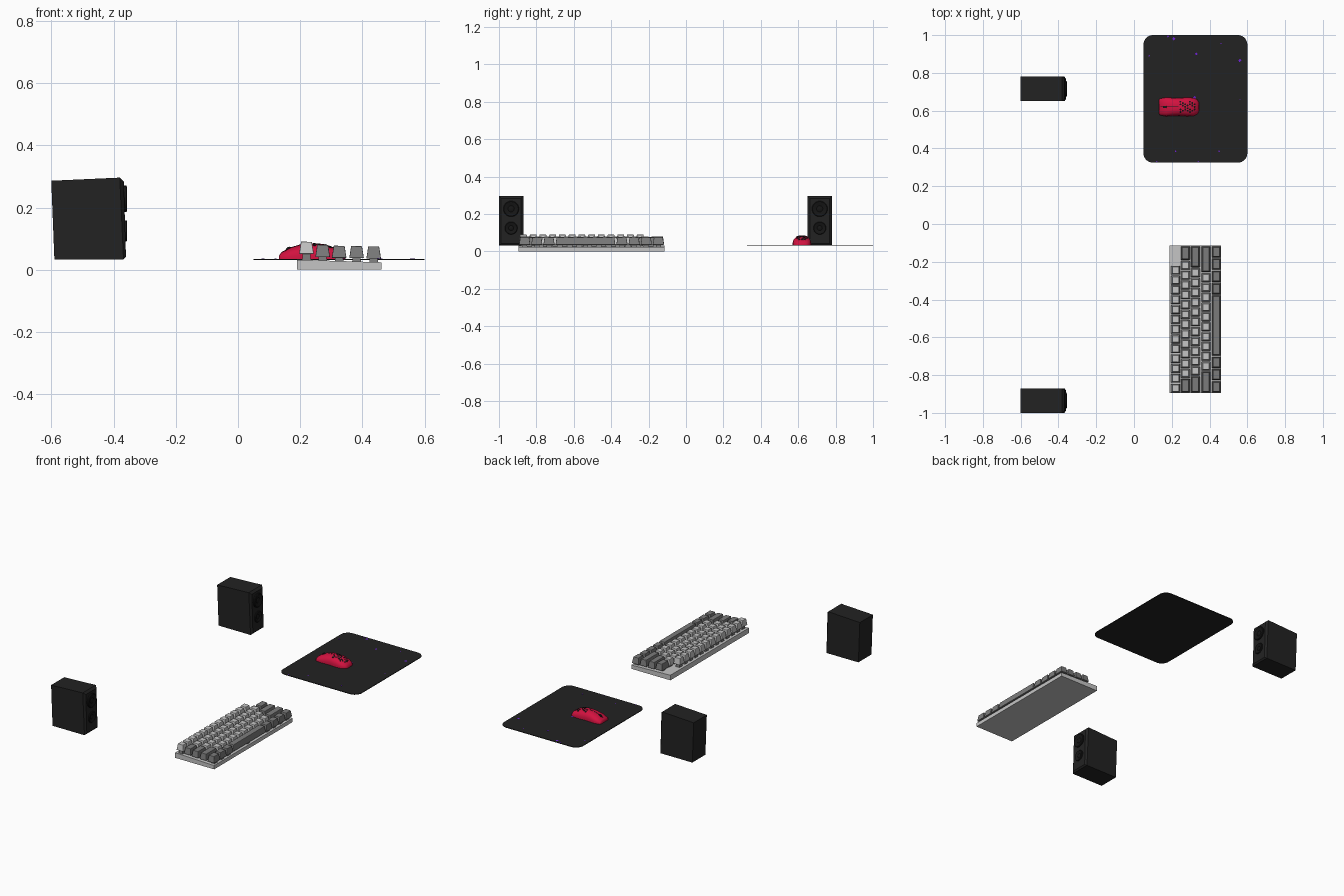
import bpy, bmesh, math
from mathutils import Matrix, Vector

old = bpy.data.objects.get("Cube")
if old:
    bpy.data.objects.remove(old)


def material(name, r, g, b):
    m = bpy.data.materials.new(name)
    m.use_nodes = True
    m.diffuse_color = (r, g, b, 1)
    m.node_tree.nodes["Principled BSDF"].inputs["Base Color"].default_value = (r, g, b, 1)
    return m


CHARCOAL = material("charcoal", 0.016, 0.016, 0.016)
BLACK = material("black", 0.008, 0.008, 0.008)
LIGHT = material("light grey", 0.56, 0.56, 0.56)
DARK = material("mid grey", 0.2, 0.2, 0.2)
RED = material("crimson", 0.64, 0.006, 0.05)
PURPLE = material("purple", 0.16, 0.015, 0.7)


def finish(bm, name, mat, smooth=None, bevel=0):
    bmesh.ops.recalc_face_normals(bm, faces=bm.faces)
    mesh = bpy.data.meshes.new(name)
    bm.to_mesh(mesh)
    bm.free()
    mesh.materials.append(mat)
    ob = bpy.data.objects.new(name, mesh)
    bpy.context.collection.objects.link(ob)
    if bevel:
        mod = ob.modifiers.new("soft edges", "BEVEL")
        mod.width, mod.segments = bevel, 2
    if smooth:
        bpy.ops.object.select_all(action="DESELECT")
        ob.select_set(True)
        bpy.context.view_layer.objects.active = ob
        bpy.ops.object.shade_smooth_by_angle(angle=math.radians(smooth))
    return ob


def loft(bm, rings):
    """Skin closed rings of points and cap both ends."""
    rows = [[bm.verts.new(p) for p in ring] for ring in rings]
    n = len(rows[0])
    for a, b in zip(rows, rows[1:]):
        for i in range(n):
            j = (i + 1) % n
            bm.faces.new((a[i], a[j], b[j], b[i]))
    bm.faces.new(rows[0][::-1])
    bm.faces.new(rows[-1])


def rect(cx, cy, w, d, z, slope=0):
    return [(cx + sx * w / 2, cy + sy * d / 2, z + sx * w / 2 * slope)
            for sx, sy in ((-1, -1), (1, -1), (1, 1), (-1, 1))]


# Speakers: slightly leaning cabinets with chamfered baffles
def cabinet_ring(y, half, low_x, low_z, high_x, high_z):
    return [(low_x, y - half, low_z), (low_x, y + half, low_z),
            (high_x, y + half, high_z), (high_x, y - half, high_z)]


def speaker(label, y):
    bm = bmesh.new()
    loft(bm, [cabinet_ring(y, 0.065, -0.59, 0.033, -0.60, 0.286),
              cabinet_ring(y, 0.065, -0.368, 0.033, -0.38, 0.296),
              cabinet_ring(y, 0.053, -0.36, 0.042, -0.367, 0.284)])
    finish(bm, label + "_speaker_cabinet", CHARCOAL)
    for part, z, radius in (("woofer", 0.228, 0.042), ("tweeter", 0.125, 0.034)):
        bm = bmesh.new()
        # rim, sunken cone and dust cap as lofted circles
        rings = []
        for x, s in ((-0.372, 1), (-0.359, 1), (-0.356, 0.92), (-0.357, 0.82),
                     (-0.362, 0.4), (-0.358, 0.2)):
            rings.append([(x, y + s * radius * math.cos(i * math.tau / 28),
                           z + s * radius * math.sin(i * math.tau / 28)) for i in range(28)])
        loft(bm, rings)
        finish(bm, label + "_" + part, BLACK, 35)


speaker("left", 0.715)
speaker("right", -0.935)

# Desk mat with rounded corners
MAT_TOP = 0.035
bm = bmesh.new()
outline = []
for k, (cx, cy) in enumerate(((0.55, 0.95), (0.10, 0.95), (0.10, 0.375), (0.55, 0.375))):
    for i in range(9):
        a = (k + i / 8) * math.pi / 2
        outline.append((cx + 0.05 * math.cos(a), cy + 0.05 * math.sin(a)))
loft(bm, [[(x, y, z) for x, y in outline] for z in (0.031, MAT_TOP)])
finish(bm, "mouse_mat", CHARCOAL)

# Small flecks printed on the mat
bm = bmesh.new()
for x, y, s in ((0.21, 0.98, 0.010), (0.18, 0.993, 0.006), (0.33, 0.90, 0.008),
                (0.56, 0.865, 0.009), (0.08, 0.89, 0.005), (0.46, 0.955, 0.004),
                (0.22, 0.385, 0.005), (0.45, 0.385, 0.005), (0.56, 0.66, 0.003),
                (0.32, 0.667, 0.010), (0.12, 0.33, 0.004), (0.34, 0.33, 0.004)):
    loft(bm, [[(x + s * dx, y + s * dy, z) for dx, dy in ((1, 0), (0.2, 1), (-0.8, 0.3), (-0.3, -0.9))]
              for z in (MAT_TOP, MAT_TOP + 0.001)])
finish(bm, "mat_flecks", PURPLE)

# Mouse shell: stations of x, half width, height
STATIONS = [(0.132, 0.036, 0.010), (0.138, 0.044, 0.020), (0.17, 0.050, 0.036),
            (0.205, 0.048, 0.047), (0.24, 0.047, 0.050), (0.28, 0.050, 0.046),
            (0.315, 0.048, 0.034), (0.335, 0.038, 0.021), (0.345, 0.022, 0.009)]
MOUSE_Y, POWER = 0.62, 2.6
bm = bmesh.new()
rings = []
for x, w, h in STATIONS:
    ring = []
    for i in range(21):
        a = math.pi * i / 20
        c, s = math.cos(a), max(math.sin(a), 0)
        ring.append((x, MOUSE_Y + math.copysign(w * abs(c) ** (2 / POWER), c),
                     MAT_TOP + h * s ** (2 / POWER)))
    rings.append(ring)
loft(bm, rings)
finish(bm, "mouse_shell", RED, 50)


def shell_z(x, y):
    for (xa, wa, ha), (xb, wb, hb) in zip(STATIONS, STATIONS[1:]):
        if xa <= x <= xb:
            t = (x - xa) / (xb - xa)
            w, h = wa + t * (wb - wa), ha + t * (hb - ha)
            return MAT_TOP + h * max(0, 1 - abs((y - MOUSE_Y) / w) ** POWER) ** (1 / POWER)
    return MAT_TOP


def shell_plate(bm, points):
    loft(bm, [[(x, y, shell_z(x, y) + lift) for x, y in points] for lift in (-0.002, 0.0012)])


# Honeycomb openings over the palm, button seam and side grips
bm = bmesh.new()
for col in range(7):
    for row in range(-2, 3):
        x = 0.246 + col * 0.0125
        y = MOUSE_Y + (row + (col % 2) / 2) * 0.0135
        if abs(y - MOUSE_Y) < 0.031 and (col + row) % 4:
            shell_plate(bm, [(x + 0.0055 * math.cos(k * math.pi / 3),
                              y + 0.0055 * math.sin(k * math.pi / 3)) for k in range(6)])
for i in range(8):
    x = 0.14 + i * 0.012
    shell_plate(bm, [(x, MOUSE_Y - 0.001), (x + 0.012, MOUSE_Y - 0.001),
                     (x + 0.012, MOUSE_Y + 0.001), (x, MOUSE_Y + 0.001)])
finish(bm, "mouse_openings", BLACK)

# Scroll wheel
bm = bmesh.new()
bmesh.ops.create_cone(bm, cap_ends=True, segments=20, radius1=0.014, radius2=0.014, depth=0.012,
                      matrix=Matrix.Translation((0.166, MOUSE_Y, 0.06)) @ Matrix.Rotation(math.pi / 2, 4, "X"))
finish(bm, "scroll_wheel", BLACK, 40)

# Keyboard case: wedge that falls toward the typist
bm = bmesh.new()
KEY_MID, SLOPE = 0.325, -0.03
loft(bm, [rect(KEY_MID, -0.505, 0.272, 0.78, 0),
          rect(KEY_MID, -0.505, 0.272, 0.78, 0.028, SLOPE)])
finish(bm, "keyboard_case", LIGHT)

# Key rows: (x, lift, left modifiers, letter count, right modifiers), widths in key units
UNIT = 0.052
ROWS = [(0.220, 0.051, [], 13, []),
        (0.272, 0.041, [1.5], 12, [1.5]),
        (0.325, 0.038, [1.75], 11, [2.25]),
        (0.381, 0.037, [2.25], 10, [2.75]),
        (0.436, 0.036, [1.25] * 3 + [6.25] + [1.25] * 4, 0, [])]
letters, modifiers, switches = bmesh.new(), bmesh.new(), bmesh.new()
for x, z, left, count, right in ROWS:
    y = -0.895
    keys = [(w, modifiers) for w in left] + [(1, letters)] * count + [(w, modifiers) for w in right]
    for units, target in keys:
        depth = units * UNIT
        cy = y + depth / 2
        loft(target, [rect(x, cy, 0.047, depth - 0.005, z),
                      rect(x, cy, 0.035, depth - 0.017, z + 0.039, SLOPE)])
        loft(switches, [rect(x, cy, 0.03, 0.03, 0.02), rect(x, cy, 0.024, 0.024, z + 0.004)])
        y += depth
finish(letters, "letter_keys", LIGHT, bevel=0.002)
finish(modifiers, "modifier_keys", DARK, bevel=0.002)
finish(switches, "key_switches", DARK)
